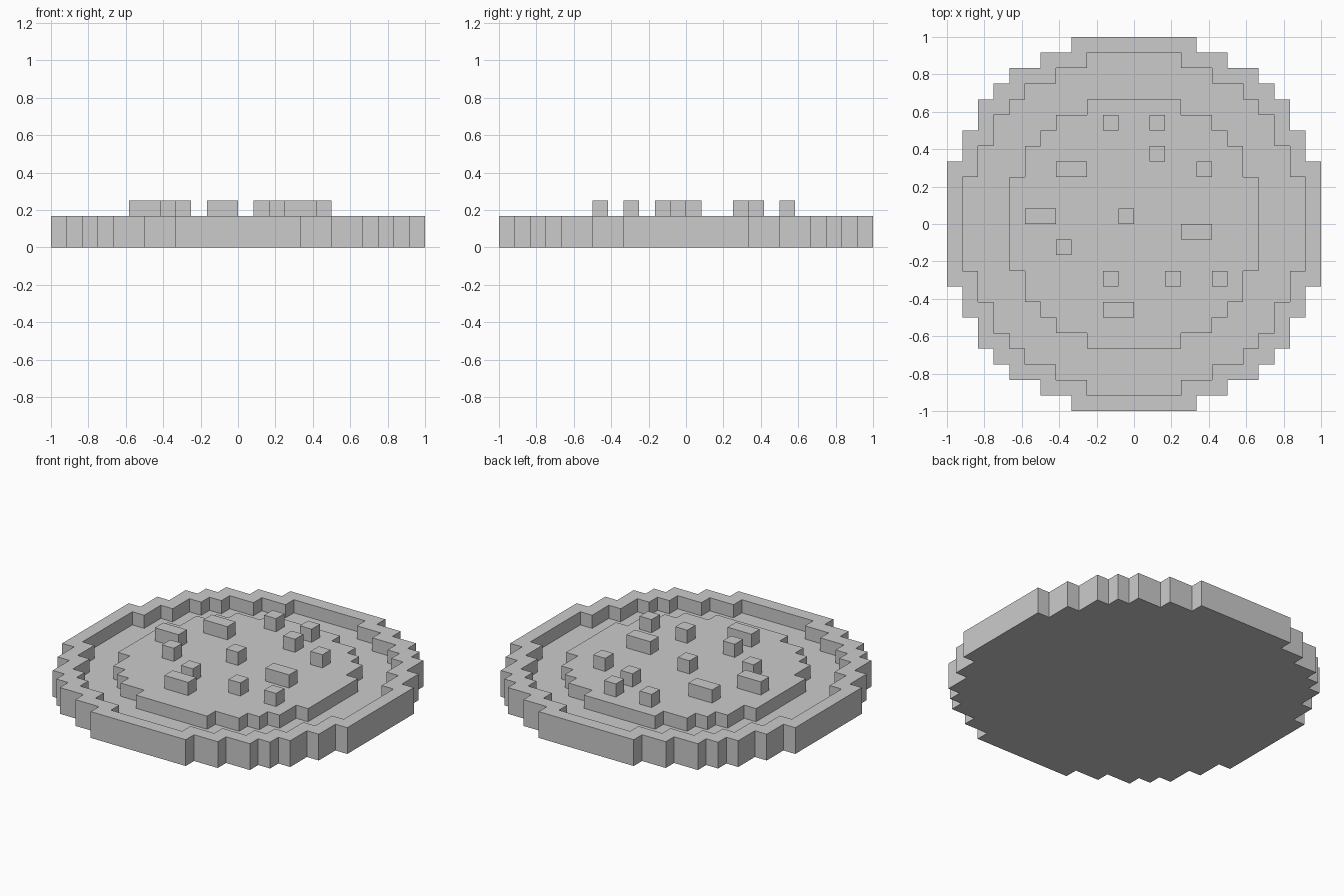
import bpy
import bmesh

if "Cube" in bpy.data.objects:
    bpy.data.objects.remove(bpy.data.objects["Cube"])

U = 1 / 12  # one block of the stepped grid


def stepped_outline(corners):
    """Full stepped ring from the outer corners of its upper right quarter."""
    q = [corners[0]]
    for (x0, _), (x1, y1) in zip(corners, corners[1:]):
        q += [(x0, y1), (x1, y1)]
    r = q[::-1]
    ring = (q + [(x, -y) for x, y in r] + [(-x, -y) for x, y in q]
            + [(-x, y) for x, y in r])
    return ring


def loft(name, rings, cap_bottom=True):
    """Join (outline, height) rings with quads and cap the ends."""
    bm = bmesh.new()
    loops = [[bm.verts.new((x * U, y * U, z * U)) for x, y in pts]
             for pts, z in rings]
    for a, b in zip(loops, loops[1:]):
        n = len(a)
        for i in range(n):
            j = (i + 1) % n
            bm.faces.new((a[j], a[i], b[i], b[j]))
    bm.faces.new(loops[-1][::-1])
    if cap_bottom:
        bm.faces.new(loops[0])
    mesh = bpy.data.meshes.new(name)
    bm.to_mesh(mesh)
    bm.free()
    obj = bpy.data.objects.new(name, mesh)
    bpy.context.collection.objects.link(obj)
    return obj


# Crust: outer wall, flat rim, inner wall and sunken floor
outer = stepped_outline([(4, 12), (6, 11), (8, 10), (9, 9), (10, 8), (11, 6), (12, 4)])
inner = stepped_outline([(3, 11), (5, 10), (7, 9), (8, 8), (9, 7), (10, 5), (11, 3)])
loft("crust", [(outer, 0), (outer, 2), (inner, 2), (inner, 1)])

# Raised filling in the middle
middle = stepped_outline([(3, 8), (5, 7), (6, 6), (7, 5), (8, 3)])
loft("filling", [(middle, 1), (middle, 2)], cap_bottom=False)

# Topping blocks: left x, lower y, width
toppings = [(-2, 6, 1), (1, 6, 1), (1, 4, 1), (-5, 3, 2), (4, 3, 1),
            (-7, 0, 2), (-1, 0, 1), (3, -1, 2), (-5, -2, 1),
            (-2, -4, 1), (2, -4, 1), (5, -4, 1), (-2, -6, 2)]
for i, (x, y, w) in enumerate(toppings, 1):
    block = [(x, y + 1), (x + w, y + 1), (x + w, y), (x, y)]
    loft(f"topping_{i}", [(block, 2), (block, 3)], cap_bottom=False)
